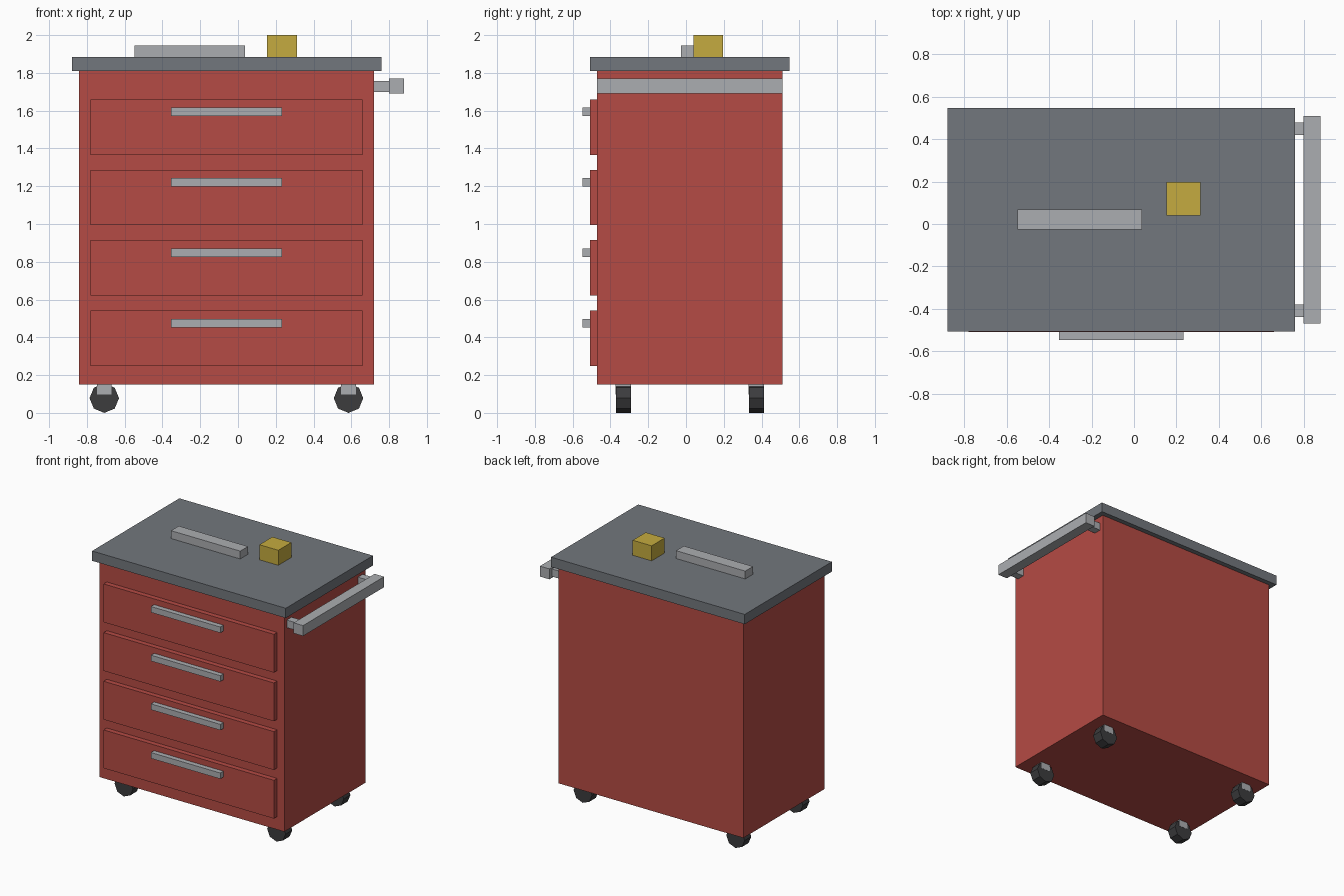
import bpy, math

if "Cube" in bpy.data.objects:
    bpy.data.objects.remove(bpy.data.objects["Cube"])


def material(name, rgb):
    m = bpy.data.materials.new(name)
    m.diffuse_color = (*rgb, 1.0)
    m.use_nodes = True
    m.node_tree.nodes["Principled BSDF"].inputs["Base Color"].default_value = m.diffuse_color
    return m


RED = material("red_paint", (0.46, 0.07, 0.058))
SLATE = material("slate_grey", (0.17, 0.185, 0.205))
METAL = material("light_metal", (0.41, 0.42, 0.44))
YELLOW = material("yellow", (0.56, 0.41, 0.05))
RUBBER = material("dark_rubber", (0.045, 0.045, 0.048))


def box(name, x, y, z, mat):
    """Box from (min, max) ranges on each axis."""
    lo, hi = zip(x, y, z)
    verts = [((lo, hi)[i][0], (lo, hi)[j][1], (lo, hi)[k][2])
             for i in (0, 1) for j in (0, 1) for k in (0, 1)]
    faces = [(0, 1, 3, 2), (4, 6, 7, 5), (0, 4, 5, 1),
             (2, 3, 7, 6), (0, 2, 6, 4), (1, 5, 7, 3)]
    me = bpy.data.meshes.new(name)
    me.from_pydata(verts, [], faces)
    me.materials.append(mat)
    ob = bpy.data.objects.new(name, me)
    bpy.context.collection.objects.link(ob)
    return ob


# Cabinet and worktop
box("cabinet_body", (-0.843, 0.721), (-0.47, 0.51), (0.15, 1.81), RED)
box("worktop", (-0.88, 0.76), (-0.508, 0.547), (1.81, 1.885), SLATE)

# Drawers with pull handles
for i in range(4):
    z = 0.249 + i * 0.3725
    box(f"drawer_{i + 1}", (-0.782, 0.66), (-0.509, -0.47), (z, z + 0.293), RED)
    box(f"drawer_handle_{i + 1}", (-0.354, 0.233), (-0.547, -0.509),
        (z + 0.204, z + 0.249), METAL)

# Push handle on the right side
box("push_bar", (0.80, 0.88), (-0.47, 0.51), (1.69, 1.77), METAL)
for i, y in enumerate((-0.41, 0.45)):
    box(f"push_bar_bracket_{i + 1}", (0.721, 0.80), (y - 0.029, y + 0.029),
        (1.70, 1.758), METAL)

# Items on the worktop
box("metal_bar", (-0.549, 0.037), (-0.026, 0.068), (1.885, 1.945), METAL)
box("yellow_block", (0.153, 0.313), (0.04, 0.197), (1.885, 2.0), YELLOW)

# Casters: eight-sided wheels with mounting brackets
R = 0.078
for i, (x, y) in enumerate((x, y) for x in (-0.708, 0.585) for y in (-0.331, 0.373)):
    bpy.ops.mesh.primitive_cylinder_add(vertices=8, radius=R, depth=0.08,
                                        location=(x, y, R),
                                        rotation=(math.pi / 2, 0, 0))
    wheel = bpy.context.object
    wheel.name = f"caster_wheel_{i + 1}"
    wheel.data.materials.append(RUBBER)
    box(f"caster_bracket_{i + 1}", (x - 0.039, x + 0.039),
        (y - 0.041, y + 0.041), (0.098, 0.15), METAL)
